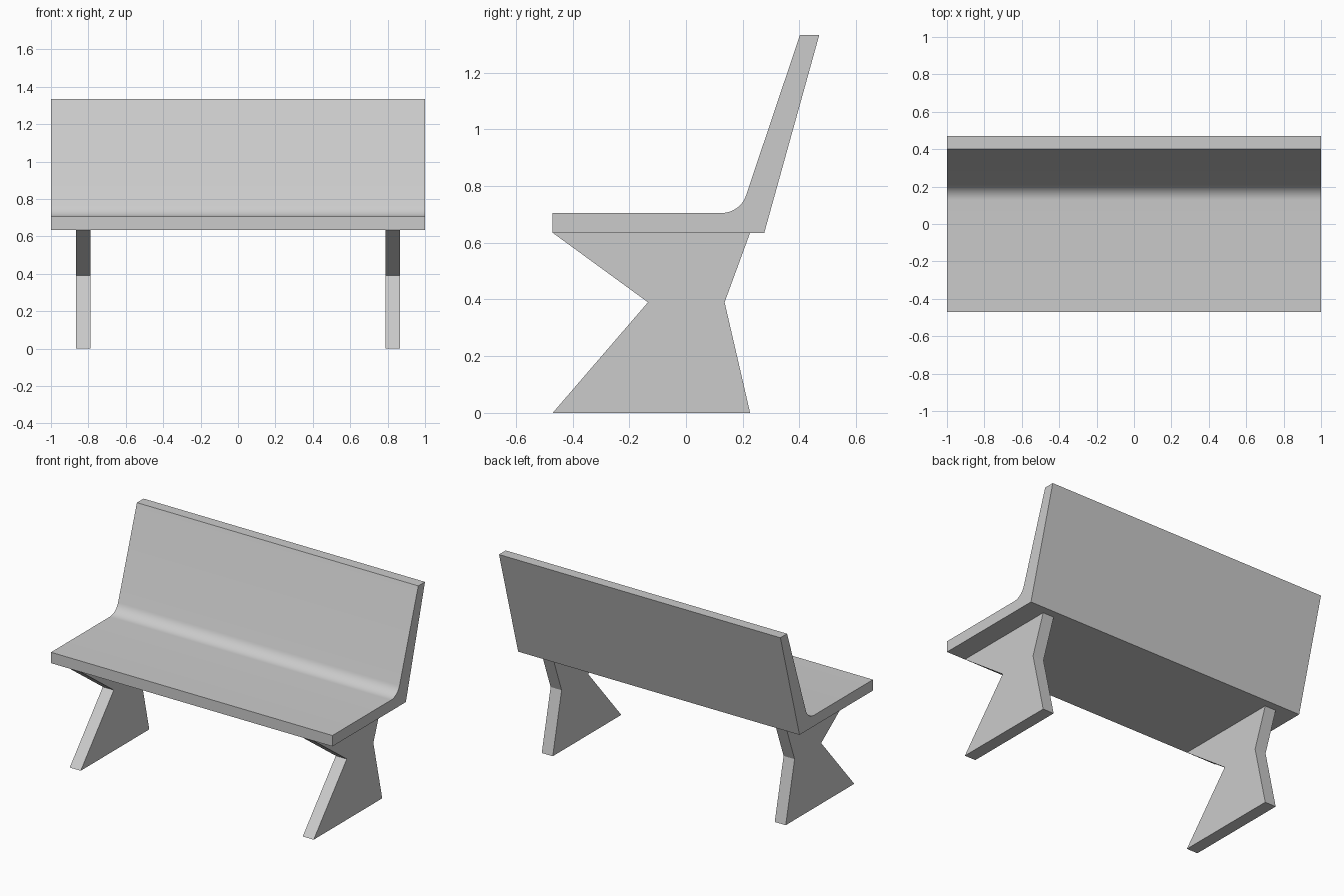
import bpy, bmesh
from math import sin, cos, atan2, tan, radians

if "Cube" in bpy.data.objects:
    bpy.data.objects.remove(bpy.data.objects["Cube"])


def extrude_profile(name, profile, x0, x1):
    """Solid made from a (y, z) outline, extruded along x."""
    bm = bmesh.new()
    face = bm.faces.new([bm.verts.new((x0, y, z)) for y, z in profile])
    ext = bmesh.ops.extrude_face_region(bm, geom=[face])
    verts = [g for g in ext["geom"] if isinstance(g, bmesh.types.BMVert)]
    bmesh.ops.translate(bm, verts=verts, vec=(x1 - x0, 0, 0))
    bmesh.ops.recalc_face_normals(bm, faces=bm.faces)
    mesh = bpy.data.meshes.new(name)
    bm.to_mesh(mesh)
    bm.free()
    obj = bpy.data.objects.new(name, mesh)
    bpy.context.collection.objects.link(obj)
    return obj


# Seat and backrest: one profile with a rounded inner corner
SEAT_TOP, CORNER_Y, RADIUS = 0.705, 0.191, 0.09
TOP_Y, TOP_Z = 0.402, 1.333
lean = atan2(TOP_Z - SEAT_TOP, TOP_Y - CORNER_Y)
cy = CORNER_Y - RADIUS * tan(lean / 2)
cz = SEAT_TOP + RADIUS
STEPS = 10
fillet = [(cy + RADIUS * sin(lean * i / STEPS), cz - RADIUS * cos(lean * i / STEPS))
          for i in range(STEPS + 1)]
seat = extrude_profile(
    "seat_and_backrest",
    [(-0.47, 0.635), (-0.47, SEAT_TOP), *fillet,
     (TOP_Y, TOP_Z), (0.47, TOP_Z), (0.276, 0.635)],
    -1, 1)
bpy.context.view_layer.objects.active = seat
seat.select_set(True)
bpy.ops.object.shade_smooth_by_angle(angle=radians(30))

# Legs: a pinched slab under each end
leg_profile = [(-0.47, 0), (-0.134, 0.39), (-0.47, 0.635),
               (0.226, 0.635), (0.136, 0.39), (0.226, 0)]
for side, x in (("left", -0.828), ("right", 0.828)):
    extrude_profile(side + "_leg", leg_profile, x - 0.039, x + 0.039)
